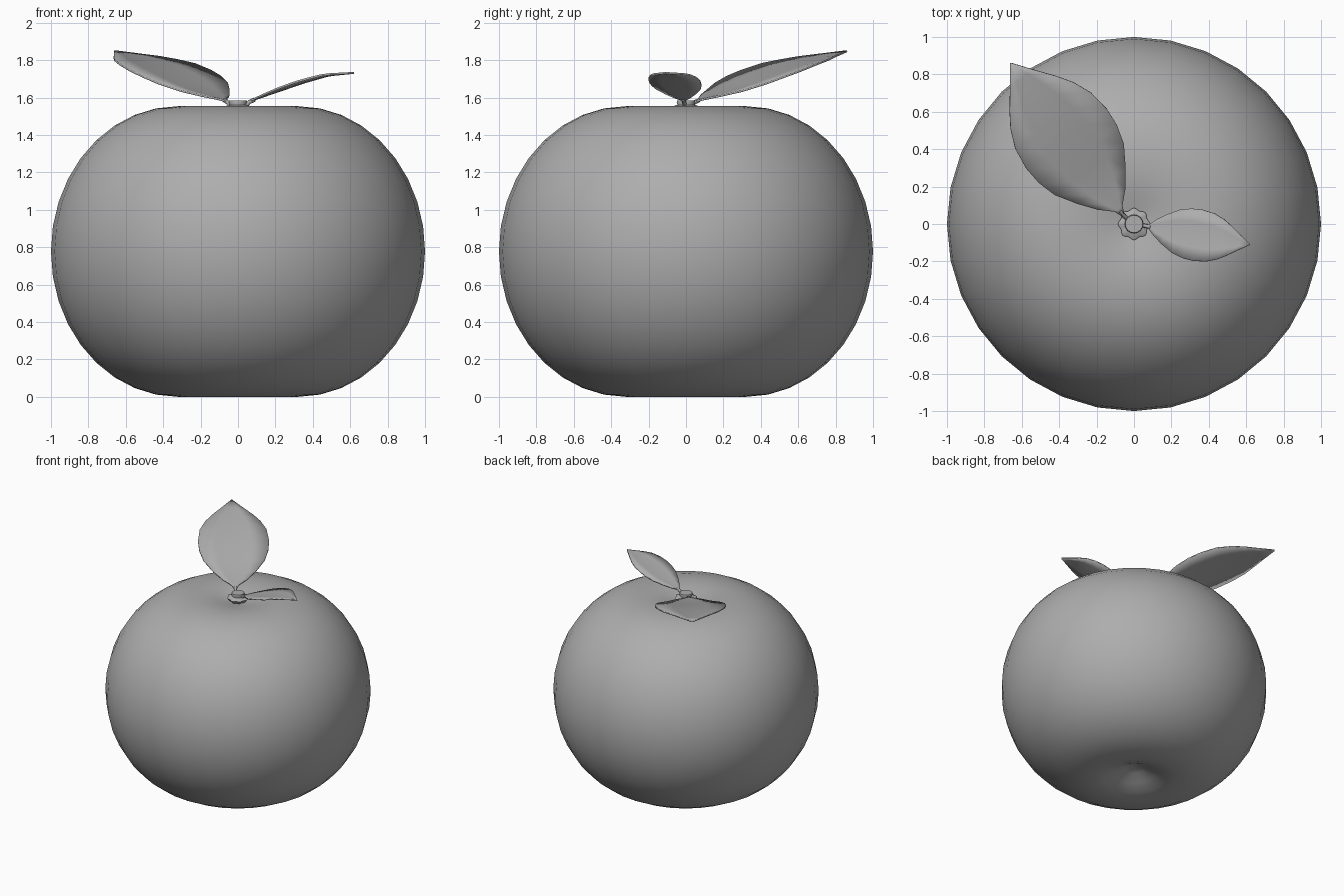
import bpy, bmesh, math
from mathutils import Vector

old = bpy.data.objects.get("Cube")
if old:
    bpy.data.objects.remove(old)

grey = bpy.data.materials.new("plain grey")
grey.use_nodes = True
colour = (0.42, 0.42, 0.42, 1)
grey.diffuse_color = colour
grey.node_tree.nodes["Principled BSDF"].inputs["Base Color"].default_value = colour


def finish(bm, name, angle=50):
    """Turn a bmesh into a smooth-shaded object."""
    bmesh.ops.recalc_face_normals(bm, faces=bm.faces)
    mesh = bpy.data.meshes.new(name)
    bm.to_mesh(mesh)
    bm.free()
    mesh.materials.append(grey)
    ob = bpy.data.objects.new(name, mesh)
    bpy.context.collection.objects.link(ob)
    bpy.ops.object.select_all(action='DESELECT')
    ob.select_set(True)
    bpy.context.view_layer.objects.active = ob
    bpy.ops.object.shade_smooth_by_angle(angle=math.radians(angle))
    return ob


def lathe(name, profile, sides, ripple=lambda a: 1, angle=50):
    """Revolve (radius, z) points about z; zero radius closes to a point."""
    bm = bmesh.new()
    rings = []
    for r, z in profile:
        if r == 0:
            rings.append([bm.verts.new((0, 0, z))] * sides)
            continue
        ring = []
        for i in range(sides):
            a = math.tau * i / sides
            k = r * ripple(a)
            ring.append(bm.verts.new((k * math.cos(a), k * math.sin(a), z)))
        rings.append(ring)
    for low, high in zip(rings, rings[1:]):
        for i in range(sides):
            j = (i + 1) % sides
            corners = [low[i], low[j], high[j], high[i]]
            bm.faces.new(list(dict.fromkeys(corners)))
    return finish(bm, name, angle)


# Fruit body: rounded side with a dimple above and below
side = []
STEPS = 18
for i in range(STEPS + 1):
    a = math.pi * (i / STEPS - 0.5)
    side.append((0.32 + 0.68 * math.cos(a), 0.777 + 0.777 * math.sin(a)))
bottom = [(0, 0.1), (0.07, 0.085), (0.15, 0.045), (0.24, 0.01)]
top = [(0.24, 1.55), (0.16, 1.54), (0.08, 1.52), (0, 1.505)]
lathe("fruit_body", bottom + side + top, 32)

# Lobed calyx and short stem
lathe("calyx", [(0, 1.515), (0.06, 1.52), (0.08, 1.545), (0.05, 1.56), (0, 1.56)],
      48, lambda a: 1 + 0.07 * math.cos(8 * a))
lathe("stem", [(0, 1.51), (0.045, 1.51), (0.045, 1.56), (0.05, 1.575),
               (0.047, 1.585), (0, 1.585)], 16)

# Leaf outline: (distance along, share of full width)
OUTLINE = [(0, 0.04), (0.04, 0.1), (0.1, 0.34), (0.19, 0.6), (0.3, 0.86),
           (0.4, 0.97), (0.5, 1), (0.62, 0.94), (0.72, 0.78), (0.8, 0.58),
           (0.9, 0.29), (1, 0.01)]


def leaf(name, base, tip, width, heights, cup):
    """Cupped leaf blade whose height follows evenly spaced samples."""
    base, tip = Vector(base), Vector(tip)
    across = (tip - base).orthogonal().normalized() * width
    bm = bmesh.new()
    rows = []
    for t, w in OUTLINE:
        f = t * (len(heights) - 1)
        k = min(int(f), len(heights) - 2)
        z = heights[k] + (heights[k + 1] - heights[k]) * (f - k)
        row = []
        for s in (-1, -0.5, 0, 0.5, 1):
            p = base.lerp(tip, t) + across * (w * s)
            row.append(bm.verts.new((p.x, p.y, z + cup * w * s * s)))
        rows.append(row)
    for a, b in zip(rows, rows[1:]):
        for i in range(4):
            bm.faces.new((a[i], a[i + 1], b[i + 1], b[i]))
    ob = finish(bm, name)
    thick = ob.modifiers.new("thickness", 'SOLIDIFY')
    thick.thickness = 0.01
    thick.offset = 0


def stalk(name, points):
    """Thin tube joining a leaf to the stem."""
    curve = bpy.data.curves.new(name, 'CURVE')
    curve.dimensions = '3D'
    curve.bevel_depth = 0.011
    curve.bevel_resolution = 2
    curve.use_fill_caps = True
    spline = curve.splines.new('POLY')
    spline.points.add(len(points) - 1)
    for point, co in zip(spline.points, points):
        point.co = (*co, 1)
    curve.materials.append(grey)
    bpy.context.collection.objects.link(bpy.data.objects.new(name, curve))


# Large leaf reaching back and right, small leaf reaching left
leaf("large_leaf", (-0.06, 0.05), (-0.66, 0.86), 0.268,
     [1.58, 1.63, 1.7, 1.763, 1.81, 1.848], 0.012)
stalk("large_leaf_stalk", [(-0.025, 0.02, 1.54), (-0.05, 0.04, 1.57), (-0.075, 0.07, 1.586)])
leaf("small_leaf", (0.06, -0.01), (0.62, -0.11), 0.139,
     [1.58, 1.63, 1.678, 1.718, 1.732], 0.008)
stalk("small_leaf_stalk", [(0.03, -0.005, 1.545), (0.06, -0.01, 1.575), (0.09, -0.016, 1.59)])
